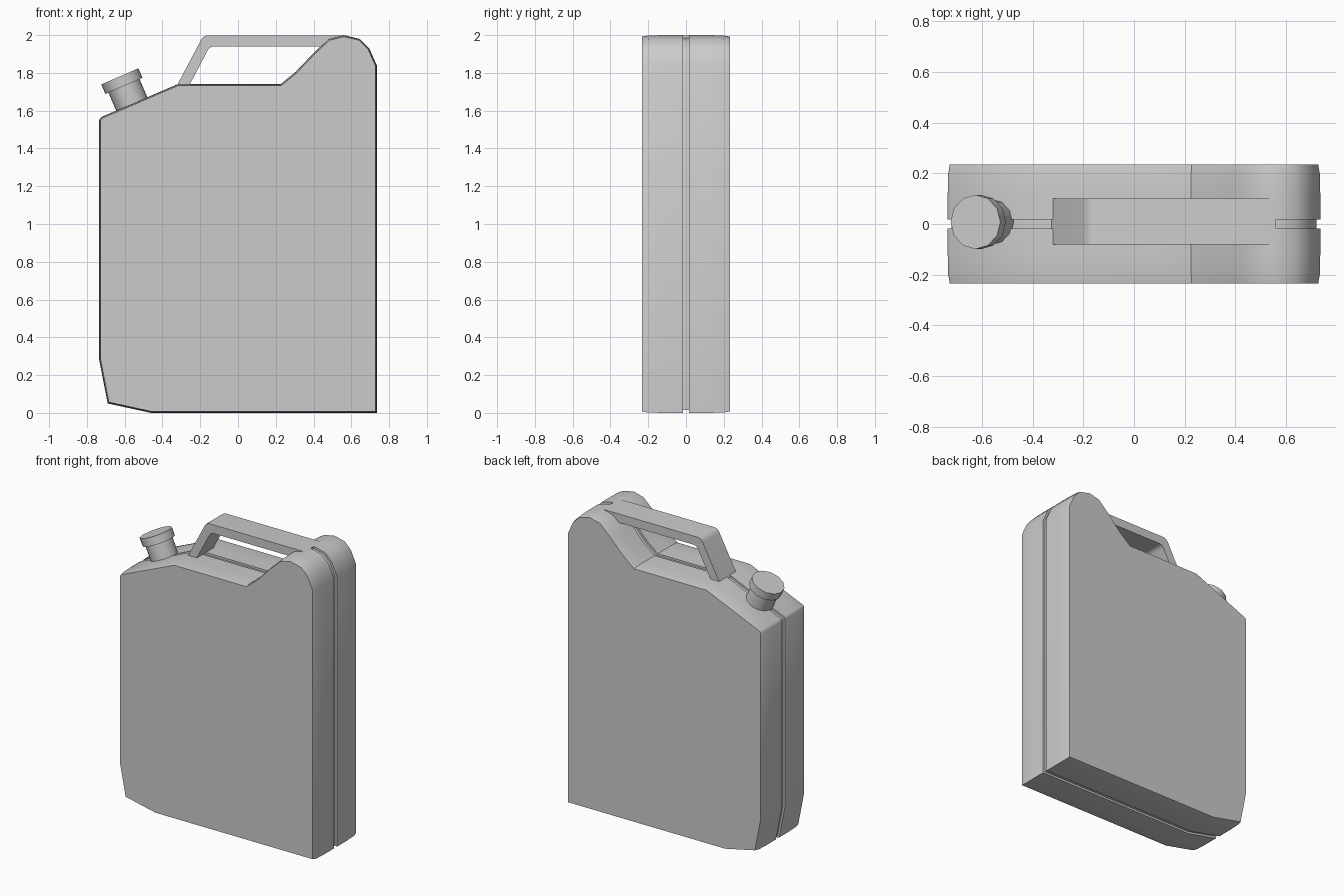
import bpy, math
from mathutils import Vector, Matrix

old = bpy.data.objects.get("Cube")
if old:
    bpy.data.objects.remove(old, do_unlink=True)

grey = bpy.data.materials.new("light_grey")
grey.use_nodes = True
grey.diffuse_color = (0.6, 0.6, 0.6, 1)
grey.node_tree.nodes["Principled BSDF"].inputs["Base Color"].default_value = (0.6, 0.6, 0.6, 1)


def inset(points, d):
    """Move every edge of a clockwise outline inward by d."""
    pts = [Vector(p) for p in points]
    result = []
    for i, p in enumerate(pts):
        a = (p - pts[i - 1]).normalized()
        b = (pts[(i + 1) % len(pts)] - p).normalized()
        na, nb = Vector((a.y, -a.x)), Vector((b.y, -b.x))
        result.append(p + (na + nb) * d / (1 + na.dot(nb)))
    return result


def make_object(name, verts, faces, angle=35):
    mesh = bpy.data.meshes.new(name)
    mesh.from_pydata(verts, [], faces)
    mesh.materials.append(grey)
    obj = bpy.data.objects.new(name, mesh)
    bpy.context.collection.objects.link(obj)
    bpy.ops.object.select_all(action='DESELECT')
    obj.select_set(True)
    bpy.context.view_layer.objects.active = obj
    bpy.ops.object.shade_smooth_by_angle(angle=math.radians(angle))
    return obj


def loft(name, rings, angle=35):
    """Skin a stack of equal rings and close both ends."""
    n = len(rings[0])
    verts = [v for ring in rings for v in ring]
    faces = [tuple(range(n))[::-1], tuple(range(len(verts) - n, len(verts)))]
    for r in range(len(rings) - 1):
        for i in range(n):
            j = (i + 1) % n
            faces.append((r * n + i, r * n + j, (r + 1) * n + j, (r + 1) * n + i))
    return make_object(name, verts, faces, angle)


def side_profile(name, outline, sections):
    """Loft an x-z outline along y; sections are (y, inset) pairs."""
    return loft(name, [[(p.x, y, p.y) for p in inset(outline, d)] for y, d in sections])


# Can body, with eased side edges and a seam groove round the middle
body = [(-0.735, 0.28), (-0.735, 1.55), (-0.725, 1.566), (-0.32, 1.74),
        (0.225, 1.74), (0.305, 1.805), (0.4, 1.905), (0.48, 1.98), (0.56, 2.0),
        (0.645, 1.98), (0.695, 1.93), (0.735, 1.84), (0.735, 0), (-0.46, 0), (-0.69, 0.05)]
half = [(0.234, 0.008), (0.2, 0.002), (0.12, 0), (0.017, 0), (0.017, 0.014)]
side_profile("can_body", body, [(-y, d) for y, d in half] + half[::-1])

# Carrying handle, running from the shoulder into the raised hump
handle = [(-0.325, 1.73), (-0.197, 1.972), (-0.185, 1.99), (-0.165, 1.999), (0.56, 1.999),
          (0.56, 1.94), (-0.13, 1.94), (-0.148, 1.934), (-0.16, 1.92), (-0.26, 1.73)]
side_profile("handle", handle, [(-0.08, 0), (0.1, 0)])


# Filler neck and cap, square to the sloping shoulder
tilt = Matrix.Rotation(math.radians(-23.4), 4, 'Y')
spout = Matrix.Translation((-0.56, 0.008, 1.63)) @ tilt


def turned(name, profile, sides=12):
    rings = []
    for radius, z in profile:
        rings.append([spout @ Vector((radius * math.cos(math.tau * i / sides),
                                      radius * math.sin(math.tau * i / sides), z))
                      for i in range(sides)])
    return loft(name, rings)


turned("filler_neck", [(0.09, -0.04), (0.09, 0.13)])
turned("filler_cap", [(0.107, 0.11), (0.107, 0.165)])
